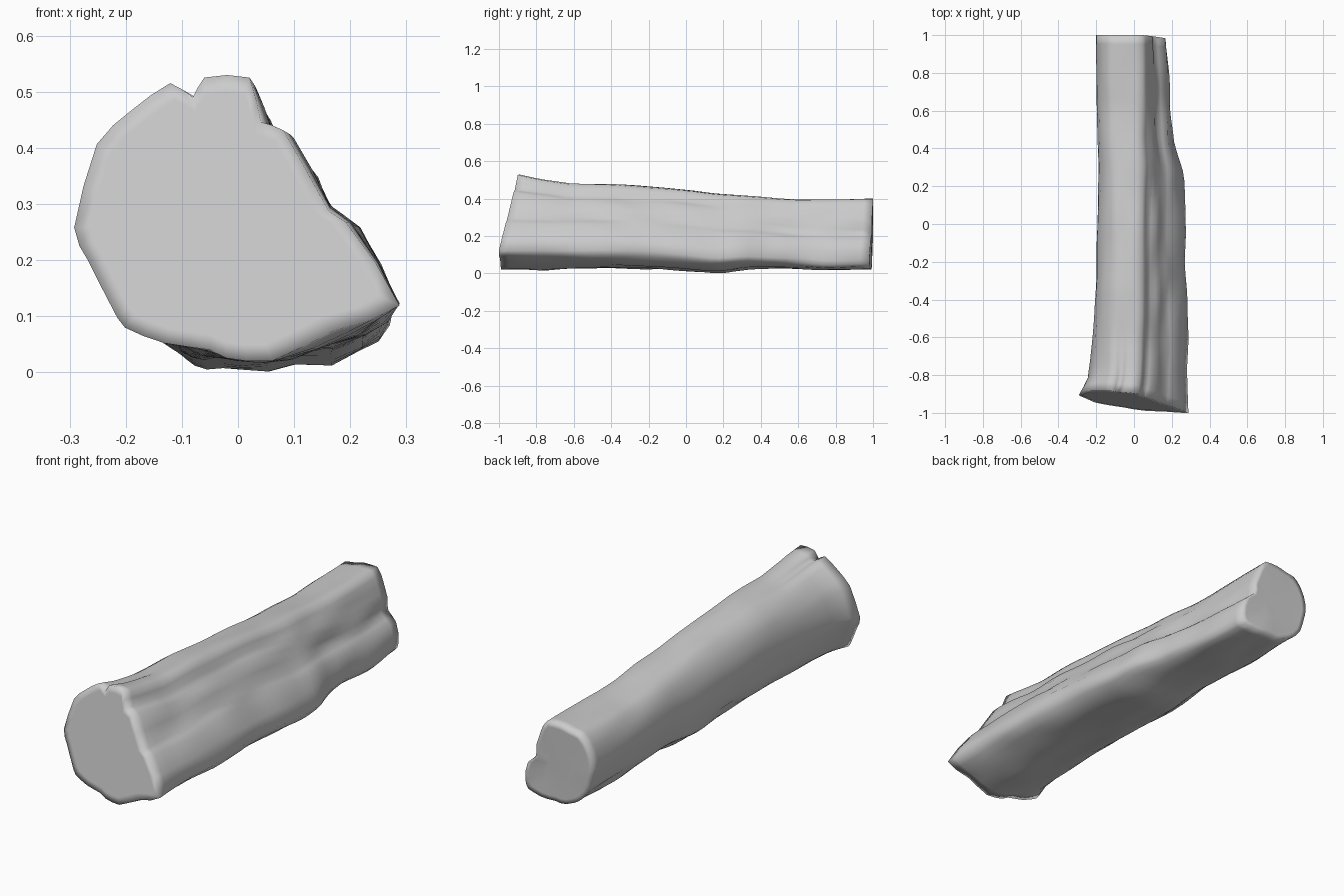
import bpy, bmesh, math
from mathutils import Vector, noise

if "Cube" in bpy.data.objects:
    bpy.data.objects.remove(bpy.data.objects["Cube"])

# Cross-sections (x, z), clockwise from the left side: front, middle, back
FRONT = [(-.29, .26), (-.25, .41), (-.19, .47), (-.12, .52), (-.08, .495), (-.06, .53), (.02, .53),
         (.04, .45), (.08, .435), (.16, .29), (.19, .27), (.285, .12), (.17, .075), (.06, .02),
         (-.02, .025), (-.05, .04), (-.13, .052), (-.2, .08), (-.225, .12), (-.265, .20)]
MID = [(-.20, .24), (-.185, .32), (-.15, .39), (-.10, .43), (-.06, .435), (-.02, .445), (.04, .44),
       (.07, .39), (.11, .36), (.16, .27), (.205, .23), (.27, .10), (.22, .04), (.10, .01),
       (0, .005), (-.06, .012), (-.10, .03), (-.14, .06), (-.17, .11), (-.19, .18)]
BACK = [(-.20, .23), (-.19, .30), (-.165, .35), (-.13, .38), (-.08, .39), (-.03, .40), (.04, .40),
        (.075, .34), (.10, .27), (.105, .21), (.15, .17), (.17, .07), (.15, .035), (.08, .025),
        (0, .022), (-.06, .022), (-.10, .04), (-.14, .07), (-.17, .11), (-.19, .17)]

# Silhouette extents along the length: (y, value)
LEFT = [(-.95, -.292), (-.86, -.245), (-.75, -.23), (-.5, -.21), (-.3, -.2), (.3, -.19), (1, -.2)]
RIGHT = [(-.95, .288), (-.7, .285), (-.3, .28), (.15, .265), (.3, .258), (.45, .21), (.7, .19), (1, .172)]
TOP = [(-.95, .53), (-.82, .505), (-.65, .48), (-.4, .475), (0, .445), (.3, .415), (.6, .395), (1, .4)]
BOTTOM = [(-.95, .02), (-.4, .032), (0, .015), (.2, .002), (.35, .03), (1, .02)]


def lookup(table, y):
    for (a, u), (b, v) in zip(table, table[1:]):
        if y <= b:
            return u + (v - u) * max(0, (y - a) / (b - a))
    return table[-1][1]


def blend(p, q, f):
    return [Vector(a).lerp(Vector(b), f) for a, b in zip(p, q)]


def refine(pts):
    """Double the points with a gentle curve through them."""
    out, n = [], len(pts)
    for i in range(n):
        a, b, c, d = (pts[(i + k) % n] for k in (-1, 0, 1, 2))
        out += [b, (b + c) * .54 - (a + d) * .04]
    return out


def section(y):
    """Blended outline; only the split edge follows the uneven right extent."""
    if y < -.5:
        pts = blend(FRONT, MID, math.sqrt(max((y + .95) / .45, 0)))
    else:
        f = min(max((y + .15) / 1.05, 0), 1)
        pts = blend(MID, BACK, f * f * (3 - 2 * f))
    pts = refine(pts)
    x0, x1 = min(p.x for p in pts), max(p.x for p in pts)
    z0, z1 = min(p.y for p in pts), max(p.y for p in pts)
    l, r, t, b = (lookup(k, y) for k in (LEFT, RIGHT, TOP, BOTTOM))
    out = []
    for p in pts:
        u = (p.x - x0) / (x1 - x0)
        x = p.x + (l - x0) * (1 - u) ** 2 + (r - x1) * u ** 2
        out.append((x, b + (p.y - z0) / (z1 - z0) * (t - b)))
    return out


# Split log: loft the sections, front end cut on a slant
bm = bmesh.new()
STEPS = 40
rings = []
for i in range(STEPS + 1):
    t = i / STEPS
    y = -.95 + 1.95 * t
    ring = []
    for x, z in section(y):
        front_y = -.9 - .125 * (x - .03) + .167 * (z - .53)
        back_y = 1 - .12 * max(0, x - .05) - .04 * max(0, .2 - z)
        # lengthwise grain, strongest on the split side and underside
        amp = (.016 if z < .1 or x > .08 else .006) * min(1, 8 * t)
        n = noise.noise(Vector((x * 14, y * 4, z * 14)))
        out = Vector((x - .01, z - .23)).normalized() * n * amp
        ring.append(bm.verts.new((x + out.x, front_y + (back_y - front_y) * t, max(0, z + out.y))))
    rings.append(ring)


def bridge(a, b):
    for j in range(len(a)):
        k = (j + 1) % len(a)
        bm.faces.new((a[j], a[k], b[k], b[j]))


for a, b in zip(rings, rings[1:]):
    bridge(a, b)

# Sawn ends: inner rings so the shading rolls softly over the rim
for ring in (rings[0], rings[-1]):
    centre = sum((v.co for v in ring), Vector()) / len(ring)
    outer = ring
    for f in (.12, .5):
        inner = [bm.verts.new(v.co.lerp(centre, f)) for v in ring]
        bridge(outer, inner)
        outer = inner
    bm.faces.new(outer)
bmesh.ops.recalc_face_normals(bm, faces=bm.faces)

mesh = bpy.data.meshes.new("split_log")
bm.to_mesh(mesh)
bm.free()
log = bpy.data.objects.new("split_log", mesh)
bpy.context.collection.objects.link(log)
bpy.context.view_layer.objects.active = log
log.select_set(True)
bpy.ops.object.shade_smooth_by_angle(angle=math.radians(120))
